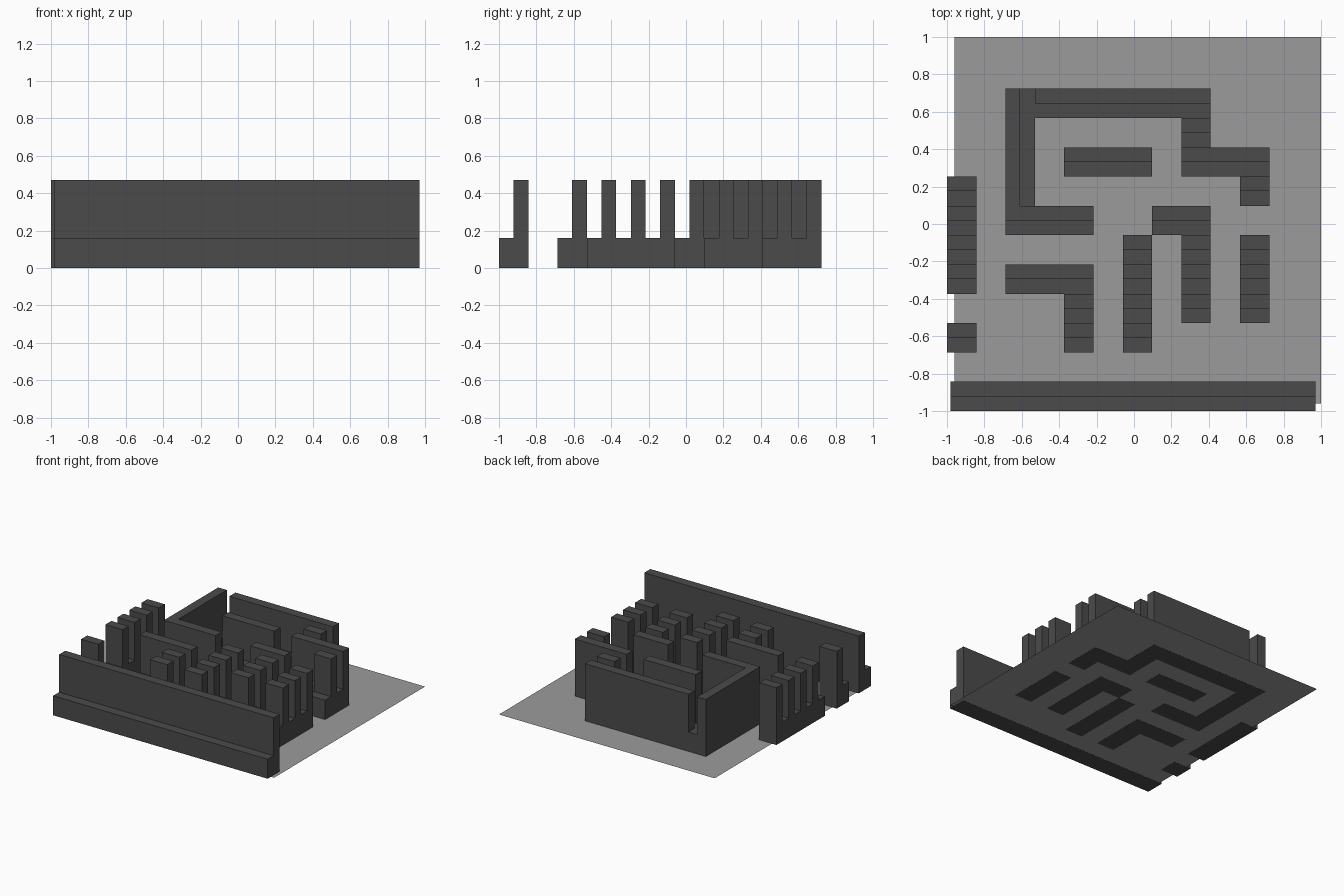
import bpy
import bmesh
from mathutils import Vector

default = bpy.data.objects.get("Cube")
if default:
    bpy.data.objects.remove(default, do_unlink=True)

CELL = 0.1567          # grid pitch of the block layout
LOW, HIGH = 0.16, 0.47  # ledge and wall heights


def make_material(name, grey):
    mat = bpy.data.materials.new(name)
    mat.use_nodes = True
    colour = (grey, grey, grey, 1)
    mat.diffuse_color = colour
    mat.node_tree.nodes["Principled BSDF"].inputs["Base Color"].default_value = colour
    return mat


dark_grey = make_material("dark grey", 0.07)
light_grey = make_material("light grey", 0.33)


def finish(name, bm, mat):
    bmesh.ops.recalc_face_normals(bm, faces=bm.faces)
    mesh = bpy.data.meshes.new(name)
    bm.to_mesh(mesh)
    bm.free()
    mesh.materials.append(mat)
    obj = bpy.data.objects.new(name, mesh)
    bpy.context.collection.objects.link(obj)


def extrude_profile(name, points, direction):
    """Close a profile into a face and sweep it into a solid."""
    bm = bmesh.new()
    face = bm.faces.new([bm.verts.new(p) for p in points])
    swept = bmesh.ops.extrude_face_region(bm, geom=[face], use_keep_orig=True)
    verts = [v for v in swept["geom"] if isinstance(v, bmesh.types.BMVert)]
    bmesh.ops.translate(bm, verts=verts, vec=Vector(direction))
    finish(name, bm, dark_grey)


def stepped_block(name, x, y, length, rows=1):
    """Ledge in front, upright behind, repeated for each row."""
    profile = [(x, y, 0)]
    for row in range(rows):
        front = y + row * CELL
        middle, back = front + CELL / 2, front + CELL
        profile += [(x, front, LOW), (x, middle, LOW), (x, middle, HIGH), (x, back, HIGH)]
    profile.append((x, y + rows * CELL, 0))
    extrude_profile(name, profile, (length, 0, 0))


def flat_sheet(name, x0, x1, y0, y1, z):
    bm = bmesh.new()
    corners = [(x0, y0, z), (x1, y0, z), (x1, y1, z), (x0, y1, z)]
    bm.faces.new([bm.verts.new(c) for c in corners])
    finish(name, bm, light_grey)


# Ground sheet with two faint floor strips
flat_sheet("ground_sheet", -0.96, 1, -0.96, 1, 0.001)
flat_sheet("wide_floor_strip", -0.22, -0.04, 0.03, 0.08, 0.0015)
flat_sheet("narrow_floor_strip", -0.22, -0.06, -0.25, -0.24, 0.0015)

# Long wall across the front
stepped_block("front_wall", -0.98, -1, 1.95)

# Grid blocks: column, row, columns wide, rows deep
blocks = {
    "back_wall": (3, 10, 6, 1),
    "back_corner_block": (8, 9, 1, 1),
    "upper_left_wall": (8, 8, 3, 1),
    "upper_left_end": (10, 7, 1, 1),
    "courtyard_block": (4, 8, 3, 1),
    "centre_block": (7, 6, 2, 1),
    "middle_comb": (6, 2, 1, 4),
    "inner_left_comb": (8, 3, 1, 3),
    "outer_left_comb": (10, 3, 1, 3),
    "courtyard_front_wall": (2, 6, 3, 1),
    "lower_right_wall": (2, 4, 3, 1),
    "lower_right_comb": (4, 2, 1, 2),
    "edge_comb": (0, 4, 1, 4),
    "edge_block": (0, 2, 1, 1),
}
for name, (col, row, wide, deep) in blocks.items():
    stepped_block(name, -1 + col * CELL, -1 + row * CELL, wide * CELL, deep)

# Courtyard side wall: the same step turned to face inward
x, y = -1 + 2 * CELL, -1 + 7 * CELL
mid, inner = x + CELL / 2, x + CELL
extrude_profile("courtyard_side_wall",
                [(x, y, 0), (x, y, HIGH), (mid, y, HIGH), (mid, y, LOW), (inner, y, LOW), (inner, y, 0)],
                (0, 4 * CELL, 0))
